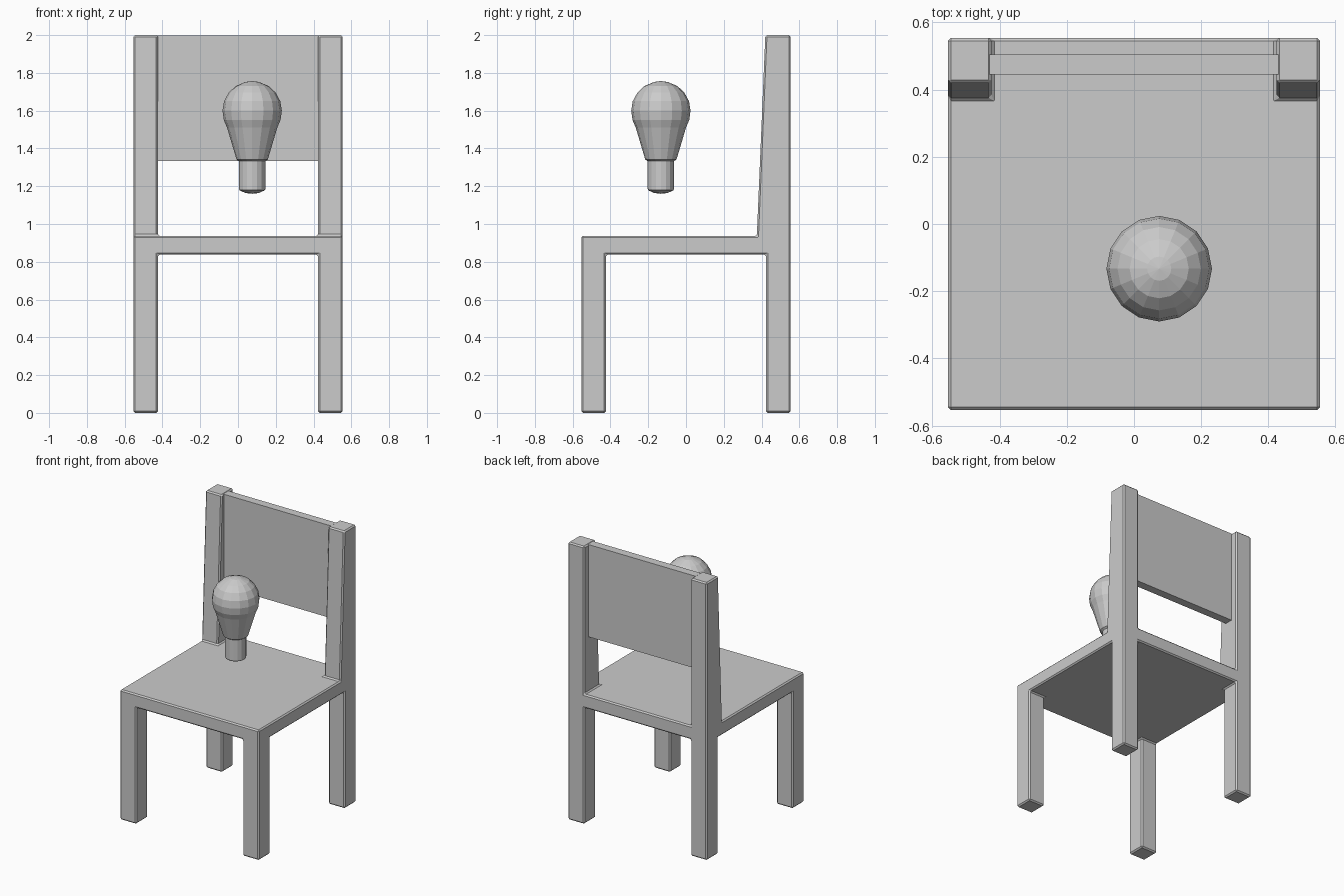
import bpy, bmesh, math
from itertools import product

if "Cube" in bpy.data.objects:
    bpy.data.objects.remove(bpy.data.objects["Cube"])

grey = bpy.data.materials.new("plain grey")
grey.diffuse_color = (0.6, 0.6, 0.6, 1)
grey.use_nodes = True
grey.node_tree.nodes["Principled BSDF"].inputs["Base Color"].default_value = grey.diffuse_color


def add_object(name, bm):
    bmesh.ops.recalc_face_normals(bm, faces=bm.faces)
    mesh = bpy.data.meshes.new(name)
    bm.to_mesh(mesh)
    bm.free()
    mesh.materials.append(grey)
    obj = bpy.data.objects.new(name, mesh)
    bpy.context.collection.objects.link(obj)
    return obj


# Chair frame: seat, legs and back posts as one skin over a small lattice of cells
OUT, INN = 0.554, 0.424
XS = (-OUT, -INN, INN, OUT)
ZS = (0, 0.838, 0.937, 2)
SLOPE = (INN, INN, 0.375, 0.42)      # front of the back posts at each level


def filled(i, j, k):
    if not all(0 <= n <= 2 for n in (i, j, k)):
        return False
    corner = i != 1 and j != 1
    return k == 1 or (corner and (k == 0 or j == 2))


bm = bmesh.new()
verts = {}


def vert(i, j, k):
    if (i, j, k) not in verts:
        y = SLOPE[k] if j == 2 else XS[j]
        verts[i, j, k] = bm.verts.new((XS[i], y, ZS[k]))
    return verts[i, j, k]


for cell in product(range(3), repeat=3):
    if not filled(*cell):
        continue
    for axis, side in product(range(3), (0, 1)):
        near = list(cell)
        near[axis] += 1 if side else -1
        if filled(*near):
            continue
        u, v = [a for a in range(3) if a != axis]
        ring = []
        for du, dv in ((0, 0), (1, 0), (1, 1), (0, 1)):
            p = list(cell)
            p[axis] += side
            p[u] += du
            p[v] += dv
            ring.append(vert(*p))
        bm.faces.new(ring)
bmesh.ops.recalc_face_normals(bm, faces=bm.faces)
bmesh.ops.dissolve_limit(bm, angle_limit=math.radians(1),
                         verts=bm.verts, edges=bm.edges)
frame = add_object("chair_frame", bm)
bevel = frame.modifiers.new("soft edges", 'BEVEL')
bevel.width = 0.009
bevel.segments = 1
bevel.limit_method = 'ANGLE'
bevel.angle_limit = math.radians(30)

# Backrest panel between the posts
bm = bmesh.new()
bmesh.ops.create_cube(bm, size=1)
for v in bm.verts:
    v.co = (v.co.x * 0.86, 0.475 + v.co.y * 0.06, 1.6655 + v.co.z * 0.665)
add_object("backrest_panel", bm)

# Floating light bulb: (radius, height) profile spun in 16 sides
profile = [(0, 1.757), (0.036, 1.752), (0.088, 1.73), (0.124, 1.696),
           (0.149, 1.65), (0.157, 1.60), (0.15, 1.55), (0.133, 1.51),
           (0.083, 1.342), (0.07, 1.333), (0.07, 1.185), (0.066, 1.178),
           (0.035, 1.164), (0, 1.16)]
SIDES = 16
bm = bmesh.new()
rings = []
for r, z in profile:
    n = SIDES if r else 1
    rings.append([bm.verts.new((0.075 + r * math.cos(2 * math.pi * s / SIDES),
                                -0.133 + r * math.sin(2 * math.pi * s / SIDES), z))
                  for s in range(n)])
for a, b in zip(rings, rings[1:]):
    for s in range(SIDES):
        t = (s + 1) % SIDES
        quad = [a[s % len(a)], b[s % len(b)], b[t % len(b)], a[t % len(a)]]
        bm.faces.new(list(dict.fromkeys(quad)))
add_object("light_bulb", bm)
